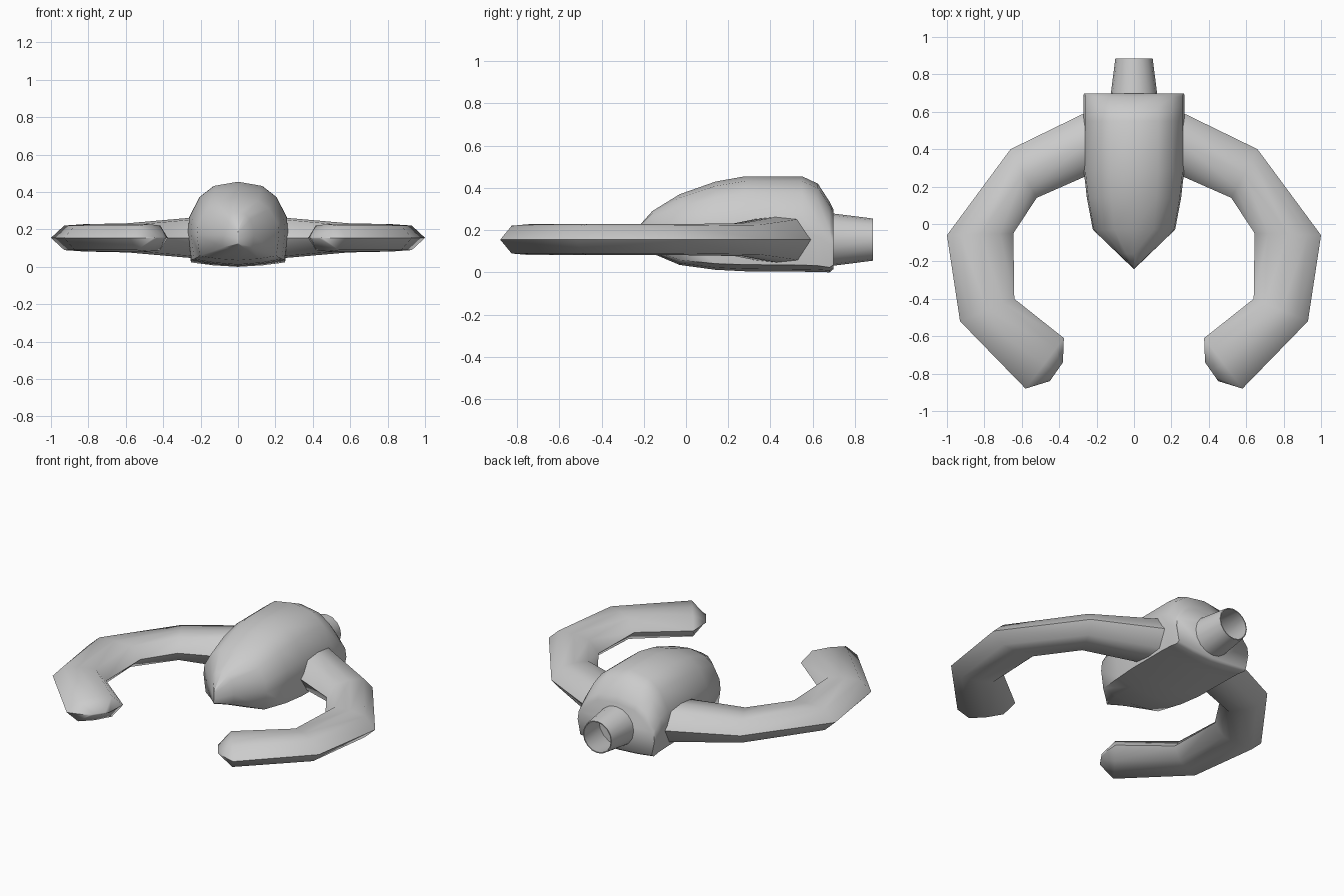
import bpy, bmesh, math
from mathutils import Vector

cube = bpy.data.objects.get("Cube")
if cube:
    bpy.data.objects.remove(cube, do_unlink=True)

grey = bpy.data.materials.new("plain_grey")
grey.use_nodes = True
grey.diffuse_color = (0.6, 0.6, 0.6, 1)
grey.node_tree.nodes["Principled BSDF"].inputs["Base Color"].default_value = (0.6, 0.6, 0.6, 1)


def loft(name, rings, angle):
    """Skin a list of closed rings, cap both ends and shade smooth."""
    bm = bmesh.new()
    loops = [[bm.verts.new(p) for p in ring] for ring in rings]
    n = len(loops[0])
    for a, b in zip(loops, loops[1:]):
        for i in range(n):
            j = (i + 1) % n
            bm.faces.new((a[i], a[j], b[j], b[i]))
    bm.faces.new(loops[0])
    bm.faces.new(loops[-1])
    bmesh.ops.remove_doubles(bm, verts=bm.verts, dist=0.0005)
    bmesh.ops.recalc_face_normals(bm, faces=bm.faces)
    mesh = bpy.data.meshes.new(name)
    bm.to_mesh(mesh)
    bm.free()
    mesh.materials.append(grey)
    obj = bpy.data.objects.new(name, mesh)
    bpy.context.collection.objects.link(obj)
    bpy.ops.object.select_all(action='DESELECT')
    obj.select_set(True)
    bpy.context.view_layer.objects.active = obj
    bpy.ops.object.shade_smooth_by_angle(angle=math.radians(angle))
    return obj


# Body: half section (width share, height share), mirrored, swept along y
half = [(0, 1), (.48, .95), (.76, .82), (.97, .58), (1, .4), (.93, .07), (.5, .025), (0, 0)]
section = half + [(-u, t) for u, t in reversed(half[1:-1])]
stations = [  # y, half width, top, bottom
    (-.24, .002, .20, .12), (-.16, .085, .29, .09), (-.03, .22, .37, .035),
    (.14, .252, .43, .012), (.28, .268, .455, .005), (.55, .27, .455, .003),
    (.625, .27, .42, .002), (.68, .27, .335, .0), (.698, .268, .30, .015)]
loft("body", [[(w * u, y, lo + (hi - lo) * t) for u, t in section]
              for y, w, hi, lo in stations], 60)

# Arms: flattened section between an outer and an inner edge
profile = [(0, 0), (.2, .9), (.5, 1), (.8, .9), (1, 0), (.8, -.9), (.5, -1), (.2, -.9)]
arm_path = [  # outer x, y, inner x, y, half height
    (.12, .66, .12, .316, .12), (.27, .59, .27, .25, .106), (.66, .40, .52, .14, .078),
    (1.0, -.06, .645, -.05, .073), (.93, -.52, .64, -.40, .073),
    (.58, -.88, .375, -.61, .073), (.45, -.84, .38, -.74, .004)]
for side, sign in (("left", 1), ("right", -1)):
    rings = []
    for ox, oy, ix, iy, h in arm_path:
        outer, inner = Vector((sign * ox, oy, .155)), Vector((sign * ix, iy, .155))
        rings.append([outer.lerp(inner, u) + Vector((0, 0, h * t)) for u, t in profile])
    loft(side + "_arm", rings, 60)

# Rear nozzle: tapered hollow tube
turns = [i * math.tau / 16 for i in range(16)]
wall = [(.67, .127), (.885, .10), (.885, .094), (.70, .118)]
loft("rear_nozzle", [[(r * math.cos(a), y, .155 + r * math.sin(a)) for a in turns]
                     for y, r in wall], 40)
